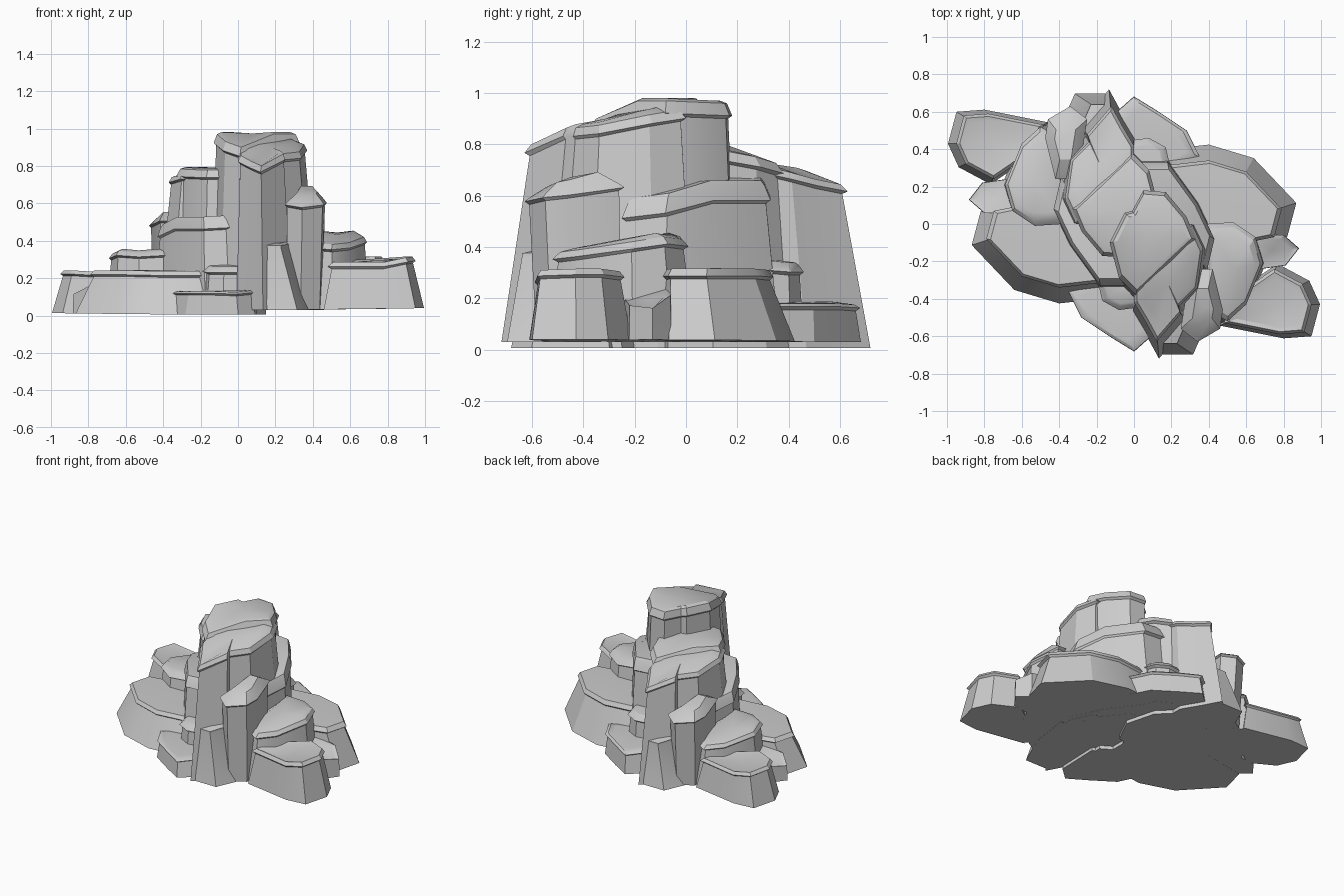
import bpy, bmesh, math
from mathutils import Vector

stone = bpy.data.materials.new("grey_stone")
stone.diffuse_color = (0.6, 0.6, 0.6, 1)


def rock(name, pts, rise=0.07, grow=1.12, shift=(0, 0), inner=0.72, lip=0.045,
         overhang=0.022, second=False):
    """Tapered stone: base ring, recessed neck, overhanging lip, bevelled cap.
    pts are (x, y, lip underside height), anticlockwise."""
    c = sum((Vector(p) for p in pts), Vector()) / len(pts)
    size = max((Vector(p) - c).xy.length for p in pts)

    def ring(scale, dz=None, move=(0, 0)):
        out = []
        for p in pts:
            # bases lift slightly towards the outer side
            z = 0.03 + 0.015 * max(0, p[0] - 0.3) if dz is None else p[2] + dz
            out.append(Vector((c.x + (p[0] - c.x) * scale + move[0],
                               c.y + (p[1] - c.y) * scale + move[1], z)))
        return out

    edge = overhang / size
    rings = [ring(grow, None, shift), ring(1 - edge, 0), ring(1, 0.012),
             ring(1 - 1.3 * edge, lip), ring(inner, rise * 0.9)]
    bm = bmesh.new()

    def place(v):
        # the second outcrop is the first one turned half round and lowered
        if second:
            v = Vector((-v.x, -v.y, (v.z - 0.03) * 0.83 + 0.005))
        return bm.verts.new(v)

    loops = [[place(v) for v in r] for r in rings]
    n = len(pts)
    for lo, hi in zip(loops, loops[1:]):
        for i in range(n):
            j = (i + 1) % n
            bm.faces.new((lo[i], lo[j], hi[j], hi[i]))
    bm.faces.new(list(reversed(loops[0])))
    peak = place(Vector((c.x, c.y, c.z + rise)))
    for i in range(n):
        bm.faces.new((loops[-1][i], loops[-1][(i + 1) % n], peak))
    bmesh.ops.recalc_face_normals(bm, faces=bm.faces[:])
    me = bpy.data.meshes.new(name)
    bm.to_mesh(me)
    bm.free()
    me.materials.append(stone)
    ob = bpy.data.objects.new(name, me)
    bpy.context.collection.objects.link(ob)
    bpy.context.view_layer.objects.active = ob
    ob.select_set(True)
    bpy.ops.object.shade_smooth_by_angle(angle=math.radians(28))
    ob.select_set(False)


def outcrop(tag, second):
    def part(name, pts, **kw):
        rock(tag + name, pts, second=second, **kw)

    # front half of the tall ridge
    part("ridge_front", [(0.0, -0.42, .81), (0.06, -0.52, .78), (0.12, -0.63, .755),
                         (0.25, -0.48, .82), (0.24, -0.44, .82), (0.34, -0.34, .83),
                         (0.37, -0.13, .87), (0.31, 0.0, .89), (0.12, 0.0, .9),
                         (0.0, -0.2, .87)],
         rise=0.065, grow=1.19, shift=(0.025, -0.03), inner=0.7)
    # rear half of the tall ridge
    part("ridge_rear", [(-0.13, -0.1, .91), (-0.08, -0.29, .87), (0.01, -0.38, .84),
                        (0.2, -0.2, .91), (0.33, -0.08, .91), (0.28, 0.04, .905),
                        (0.17, 0.17, .90), (0.05, 0.18, .90), (-0.01, 0.07, .90),
                        (-0.05, 0.06, .91)],
         rise=0.078, grow=1.1, inner=0.8, lip=0.06)
    # splayed foot of the ridge
    part("ridge_foot", [(0.12, -0.64, .36), (0.23, -0.64, .36), (0.30, -0.48, .37),
                        (0.33, -0.28, .37), (0.1, -0.3, .37)],
         rise=0.03, lip=0.015, grow=1.45, shift=(0.08, 0.02), overhang=0)
    # slim pillar beside the ridge
    part("pillar", [(0.25, -0.56, .58), (0.34, -0.63, .565), (0.46, -0.56, .58),
                    (0.475, -0.46, .59), (0.42, -0.24, .62), (0.30, -0.24, .62)],
         rise=0.08, grow=0.85, inner=0.5, lip=0.03, shift=(-0.01, 0.02))
    # high shelf behind the ridge
    part("high_shelf", [(0.39, -0.25, .50), (0.43, -0.08, .52), (0.34, 0.11, .57),
                        (0.18, 0.33, .57), (0.02, 0.33, .58), (0.02, 0.0, .6),
                        (0.2, -0.2, .55)], rise=0.1, grow=1.12, inner=0.87, lip=0.07)
    # middle shelf
    part("mid_shelf", [(0.38, -0.45, .35), (0.50, -0.52, .34), (0.60, -0.43, .35),
                       (0.69, -0.21, .38), (0.65, -0.07, .40), (0.53, 0.01, .39),
                       (0.38, 0.0, .40)], rise=0.06, grow=1.1, lip=0.04)
    # broad low shelf
    part("broad_shelf", [(0.15, 0.0, .27), (0.5, -0.12, .27), (0.75, -0.07, .275),
                         (0.79, 0.08, .275), (0.6, 0.28, .275), (0.4, 0.34, .27),
                         (0.14, 0.31, .27)],
         rise=0.045, grow=1.2, shift=(0.015, 0.04), inner=0.82, lip=0.04)
    # outer boulder
    part("outer_boulder", [(0.48, -0.53, .25), (0.78, -0.59, .25), (0.91, -0.58, .275),
                           (0.95, -0.43, .28), (0.90, -0.32, .28), (0.75, -0.24, .27),
                           (0.56, -0.37, .26)], rise=0.03, grow=1.14, shift=(0.018, 0),
         inner=0.75, lip=0.035)
    # wedge between shelf and boulder
    part("low_wedge", [(0.6, -0.25, .2), (0.81, -0.22, .16), (0.88, -0.13, .15),
                       (0.80, -0.06, .2), (0.6, -0.05, .23)],
         rise=0.01, grow=1.02, lip=0.01, overhang=0)
    # ledge at ground level
    part("ground_ledge", [(0.1, 0.2, .155), (0.35, 0.36, .155), (0.28, 0.5, .155),
                          (0.13, 0.6, .155), (0.0, 0.68, .15), (-0.09, 0.6, .16),
                          (-0.1, 0.3, .16)], rise=0.03, grow=1.01, lip=0.025)
    # small stepped block
    part("step_block", [(0.0, 0.2, .30), (0.2, 0.28, .30), (0.17, 0.41, .29),
                        (0.08, 0.46, .29), (-0.07, 0.44, .29), (-0.08, 0.25, .30)],
         rise=0.055, grow=1.0, lip=0.04)


outcrop("tall_", False)
outcrop("short_", True)
